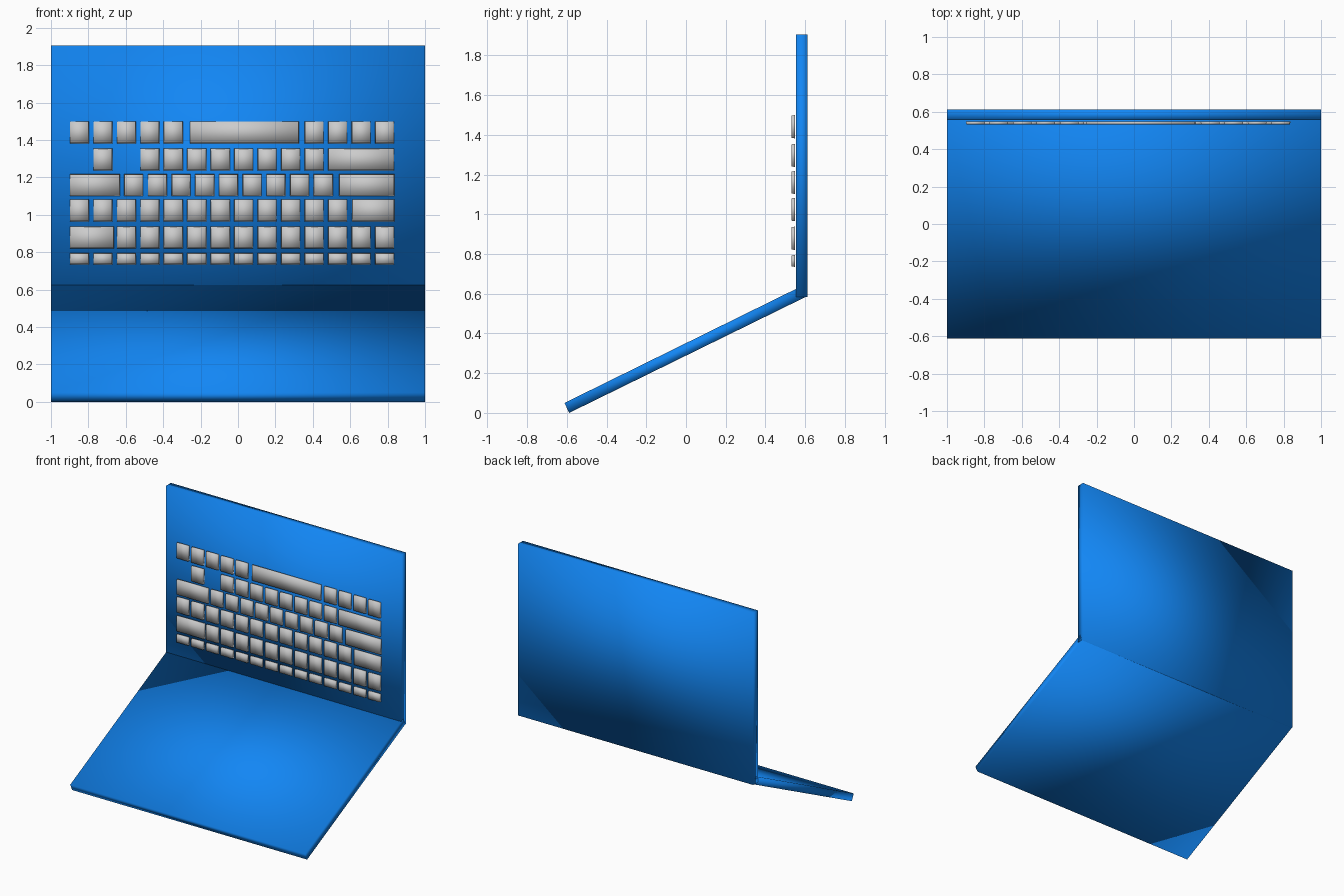
import bpy
import bmesh

if "Cube" in bpy.data.objects:
    bpy.data.objects.remove(bpy.data.objects["Cube"])

blue = bpy.data.materials.new("blue_shell")
blue.diffuse_color = (0.006, 0.24, 0.91, 1)
blue.use_nodes = True
blue.node_tree.nodes["Principled BSDF"].inputs["Base Color"].default_value = blue.diffuse_color


def finish(bm, name, material=None):
    bmesh.ops.recalc_face_normals(bm, faces=bm.faces)
    for f in bm.faces:
        f.smooth = True
    mesh = bpy.data.meshes.new(name)
    bm.to_mesh(mesh)
    bm.free()
    obj = bpy.data.objects.new(name, mesh)
    bpy.context.collection.objects.link(obj)
    if material:
        mesh.materials.append(material)
    return obj


def slab(name, profile):
    """Extrude a (y, z) side profile across the full width."""
    bm = bmesh.new()
    face = bm.faces.new([bm.verts.new((-1, y, z)) for y, z in profile])
    ext = bmesh.ops.extrude_face_region(bm, geom=[face])
    verts = [v for v in ext["geom"] if isinstance(v, bmesh.types.BMVert)]
    bmesh.ops.translate(bm, verts=verts, vec=(2, 0, 0))
    return finish(bm, name, blue)


# Two hinged halves of the shell
slab("upright_panel", [(0.555, 0.583), (0.612, 0.583), (0.612, 1.905), (0.555, 1.905)])
slab("sloping_panel", [(-0.612, 0.05), (-0.588, 0.0), (0.605, 0.585), (0.58, 0.637)])

# Keyboard layout: columns on a regular pitch, keys may span several columns
PITCH, FIRST, HALF = 0.1255, -0.848, 0.051
BACK, FRONT, TAPER = 0.549, 0.531, 0.003


def singles(a, b):
    return [(c, c) for c in range(a, b + 1)]


rows = [
    (1.382, 1.50, singles(0, 4) + [(5.11, 8.95)] + singles(10, 13)),
    (1.238, 1.355, [(1, 1)] + singles(3, 10) + [(11, 13)]),
    (1.102, 1.218, [(0, 1.32)] + [(2.31 + 1.01 * i,) * 2 for i in range(9)] + [(11.47, 13.02)]),
    (0.965, 1.083, singles(0, 11) + [(12.03, 13.02)]),
    (0.82, 0.938, [(0, 1.07)] + singles(2, 13)),
    (0.735, 0.796, singles(0, 13)),
]


def add_key(bm, x0, x1, z0, z1):
    """Shallow key whose front face is slightly smaller than its back."""
    verts = bmesh.ops.create_cube(bm, size=1)["verts"]
    for v in verts:
        front = v.co.y < 0
        t = TAPER if front else 0
        v.co = (x0 + t if v.co.x < 0 else x1 - t,
                FRONT if front else BACK,
                z0 + t if v.co.z < 0 else z1 - t)


# One object per row of keys
for n, (z0, z1, keys) in enumerate(rows, 1):
    bm = bmesh.new()
    for a, b in keys:
        add_key(bm, FIRST + PITCH * a - HALF, FIRST + PITCH * b + HALF, z0, z1)
    finish(bm, f"key_row_{n}")
